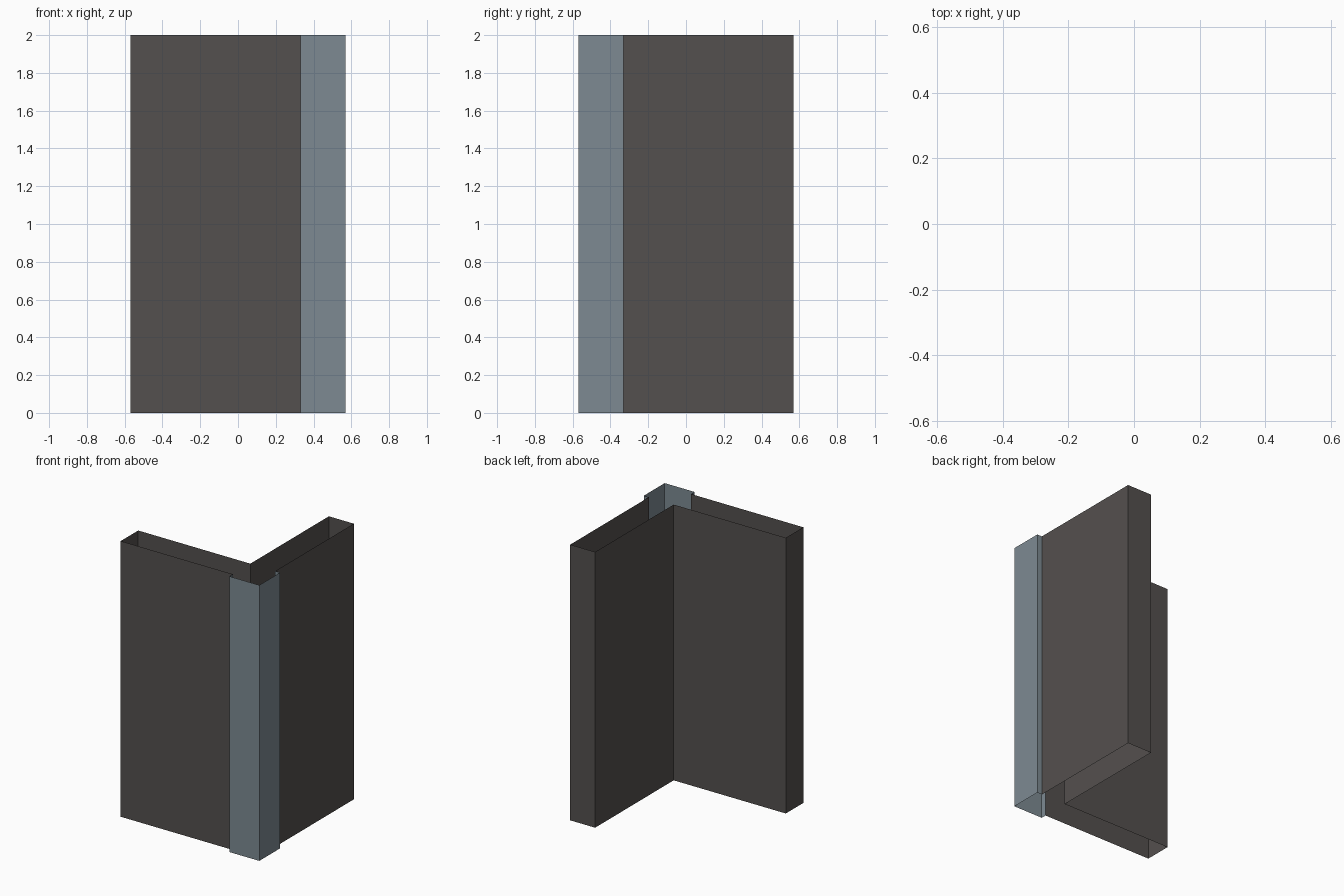
import bpy
import bmesh

if "Cube" in bpy.data.objects:
    bpy.data.objects.remove(bpy.data.objects["Cube"])

HEIGHT = 2.0
OUT = 0.57     # outer limit of the model
FACE = 0.53    # outer wall face
INNER = 0.33   # inner wall face and edge of the corner trim


def material(name, rgb):
    mat = bpy.data.materials.new(name)
    mat.diffuse_color = (*rgb, 1.0)
    mat.use_nodes = True
    mat.node_tree.nodes["Principled BSDF"].inputs["Base Color"].default_value = mat.diffuse_color
    return mat


def open_shell(name, profile, mat):
    """Extrude an open profile straight up, leaving top and bottom open."""
    bm = bmesh.new()
    low = [bm.verts.new((x, y, 0.0)) for x, y in profile]
    high = [bm.verts.new((x, y, HEIGHT)) for x, y in profile]
    for i in range(len(profile) - 1):
        bm.faces.new((low[i], low[i + 1], high[i + 1], high[i]))
    mesh = bpy.data.meshes.new(name)
    bm.to_mesh(mesh)
    bm.free()
    mesh.materials.append(mat)
    obj = bpy.data.objects.new(name, mesh)
    bpy.context.collection.objects.link(obj)
    return obj


dark_grey = material("dark warm grey", (0.088, 0.080, 0.077))
blue_grey = material("blue grey", (0.205, 0.254, 0.288))

# L-shaped wall: side wing, inner corner, front wing
open_shell("corner_wall", [
    (FACE, -INNER), (FACE, OUT), (INNER, OUT), (INNER, -INNER),
    (-OUT, -INNER), (-OUT, -FACE), (INNER, -FACE),
], dark_grey)

# Raised corner trim with short returns to the wall faces
open_shell("corner_trim", [
    (INNER, -FACE), (INNER, -OUT), (OUT, -OUT), (OUT, -INNER), (FACE, -INNER),
], blue_grey)
